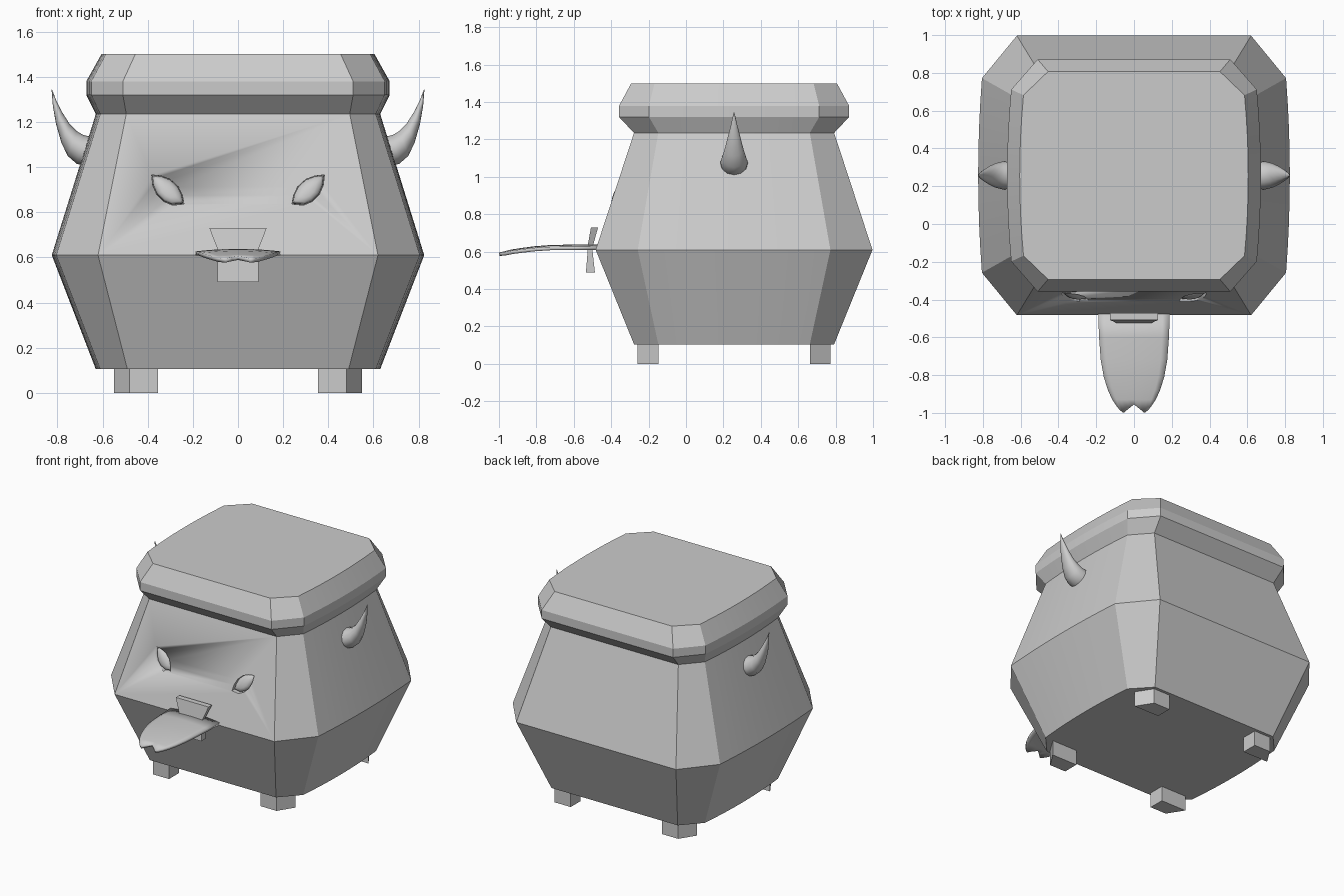
import bpy, bmesh, math
from mathutils import Vector

if "Cube" in bpy.data.objects:
    bpy.data.objects.remove(bpy.data.objects["Cube"])

grey = bpy.data.materials.new("plain grey")
grey.diffuse_color = (0.6, 0.6, 0.6, 1)
grey.use_nodes = True
grey.node_tree.nodes["Principled BSDF"].inputs["Base Color"].default_value = grey.diffuse_color
CY = 0.257  # depth centre of the pot


def make(name, verts, faces, angle=25):
    me = bpy.data.meshes.new(name)
    me.from_pydata(verts, [], faces)
    bm = bmesh.new()
    bm.from_mesh(me)
    bmesh.ops.recalc_face_normals(bm, faces=bm.faces)
    bm.to_mesh(me)
    bm.free()
    me.materials.append(grey)
    ob = bpy.data.objects.new(name, me)
    bpy.context.collection.objects.link(ob)
    bpy.ops.object.select_all(action='DESELECT')
    ob.select_set(True)
    bpy.context.view_layer.objects.active = ob
    bpy.ops.object.shade_smooth_by_angle(angle=math.radians(angle))
    return ob


def loft(name, rings, angle=25):
    """Skin a stack of equal-length rings and cap both ends."""
    n = len(rings[0])
    verts = [p for r in rings for p in r]
    faces = [(k * n + i, k * n + (i + 1) % n, (k + 1) * n + (i + 1) % n, (k + 1) * n + i)
             for k in range(len(rings) - 1) for i in range(n)]
    faces += [tuple(range(n))[::-1], tuple(range(len(verts) - n, len(verts)))]
    return make(name, verts, faces, angle)


def pot_ring(z, fx, hy, sx, sy, bulge, seg=8):
    """Chamfered rectangle whose left and right sides bow outwards."""
    side = []
    for i in range(seg + 1):
        t = 2 * i / seg - 1
        side.append((sx + bulge * (1 - t * t), sy * t))
    half = [(fx, -hy)] + side + [(fx, hy)]
    return [(x, y + CY, z) for x, y in half + [(-x, -y) for x, y in half]]


# Pot body and rolled lid in one skin
body = loft("pot_body", [
    pot_ring(0.105, 0.49, 0.535, 0.61, 0.405, 0.02),
    pot_ring(0.61, 0.62, 0.74, 0.805, 0.515, 0.02),
    pot_ring(1.235, 0.495, 0.535, 0.61, 0.405, 0.02),
    pot_ring(1.32, 0.51, 0.615, 0.65, 0.455, 0.022),
    pot_ring(1.38, 0.51, 0.615, 0.65, 0.455, 0.022),
    pot_ring(1.5, 0.455, 0.55, 0.585, 0.425, 0.02)], 12)

# Feet under the chamfered corners
for sx, side in ((1, "right"), (-1, "left")):
    for sy, end in ((-1, "front"), (1, "back")):
        outline = [(0.355, 0.405), (0.355, 0.515), (0.48, 0.515), (0.55, 0.405)]
        loft(f"foot_{end}_{side}",
             [[(sx * x, CY + sy * y, z) for x, y in outline] for z in (0, 0.11)])

# Curved horns: inner edge, outer edge and half width at each section
horn = [((0.63, 1.13), (0.68, 1.005), 0.075), ((0.685, 1.142), (0.715, 1.015), 0.073),
        ((0.715, 1.16), (0.755, 1.05), 0.064), ((0.745, 1.19), (0.783, 1.11), 0.05),
        ((0.777, 1.24), (0.806, 1.19), 0.033), ((0.805, 1.295), (0.82, 1.27), 0.016),
        ((0.824, 1.345), (0.826, 1.344), 0.002)]
for s, side in ((1, "right"), (-1, "left")):
    rings = []
    for a, b, w in horn:
        mid = (Vector(a) + Vector(b)) / 2
        arm = (Vector(b) - Vector(a)) / 2
        ring = []
        for i in range(12):
            t = math.tau * i / 12
            p = mid + arm * math.cos(t)
            ring.append((s * p.x, CY + w * math.sin(t), p.y))
        rings.append(ring)
    loft(f"horn_{side}", rings, 50)

# Eyes: slanted almond sockets cut in the sloping front, with almond eyeballs
almond = [(0.382, 0.965), (0.34, 0.96), (0.30, 0.945), (0.265, 0.913), (0.247, 0.875), (0.24, 0.837),
          (0.29, 0.832), (0.328, 0.848), (0.36, 0.88), (0.377, 0.92)]
ec = Vector((0.312, 0.9))


def wall(z):
    return -0.483 + (z - 0.61) * 0.328


def eye_ring(s, scale, depth):
    pts = [ec + (Vector(p) - ec) * scale for p in almond]
    return [(s * p.x, wall(p.y) + depth, p.y) for p in pts]


for s, side in ((1, "right"), (-1, "left")):
    cutter = loft(f"socket_cutter_{side}", [eye_ring(s, 1.02, -0.03), eye_ring(s, 1.0, 0.035)])
    cutter.hide_render = True
    mod = body.modifiers.new(f"socket_{side}", 'BOOLEAN')
    mod.operation = 'DIFFERENCE'
    mod.solver = 'EXACT'
    mod.object = cutter
    bpy.context.view_layer.objects.active = body
    bpy.ops.object.modifier_apply(modifier=mod.name)
    bpy.data.objects.remove(cutter)
    loft(f"eyeball_{side}", [eye_ring(s, k, d) for k, d in
                             ((0.98, 0.036), (0.95, 0.02), (0.8, 0.008), (0.5, 0.0), (0.15, -0.003))], 60)

# Forked tongue: tapering drooping sheet with a notch at the tip
cols = [-1, -0.8, -0.6, -0.3, 0, 0.3, 0.6, 0.8, 1]
rows = [(-0.46, 0.19, 0.638), (-0.6, 0.185, 0.638), (-0.72, 0.176, 0.636),
        (-0.81, 0.16, 0.629), (-0.88, 0.138, 0.62), (-0.93, 0.115, 0.612), (-0.965, 0.092, 0.604)]
tip = {0: 0.01, 0.3: -0.012, 0.6: -0.035, 0.8: -0.022, 1: 0}
verts, faces = [], []
n = len(cols)
for k, (y, w, z) in enumerate(rows):
    for u in cols:
        dy = tip[abs(u)] if k == len(rows) - 1 else 0
        verts.append((u * w, y + dy, z - 0.012 * u * u * (1 - k / 12) + dy * 0.2))
for k in range(len(rows) - 1):
    for i in range(n - 1):
        a = k * n + i
        faces.append((a, a + 1, a + n + 1, a + n))
tongue = make("tongue", verts, faces, 40)
if tongue.data.polygons[0].normal.z < 0:
    tongue.data.flip_normals()
mod = tongue.modifiers.new("thickness", 'SOLIDIFY')
mod.thickness = 0.018
mod.offset = -1
bpy.context.view_layer.objects.active = tongue
bpy.ops.object.modifier_apply(modifier=mod.name)


# Teeth above and below the tongue
def tooth(name, *levels):
    loft(name, [[(-w, y0, z), (w, y0, z), (w, y1, z), (-w, y1, z)] for z, w, y0, y1 in levels])


tooth("upper_tooth", (0.63, 0.088, -0.526, -0.498), (0.73, 0.127, -0.508, -0.47))
tooth("lower_tooth", (0.49, 0.09, -0.535, -0.487), (0.625, 0.09, -0.524, -0.502))
